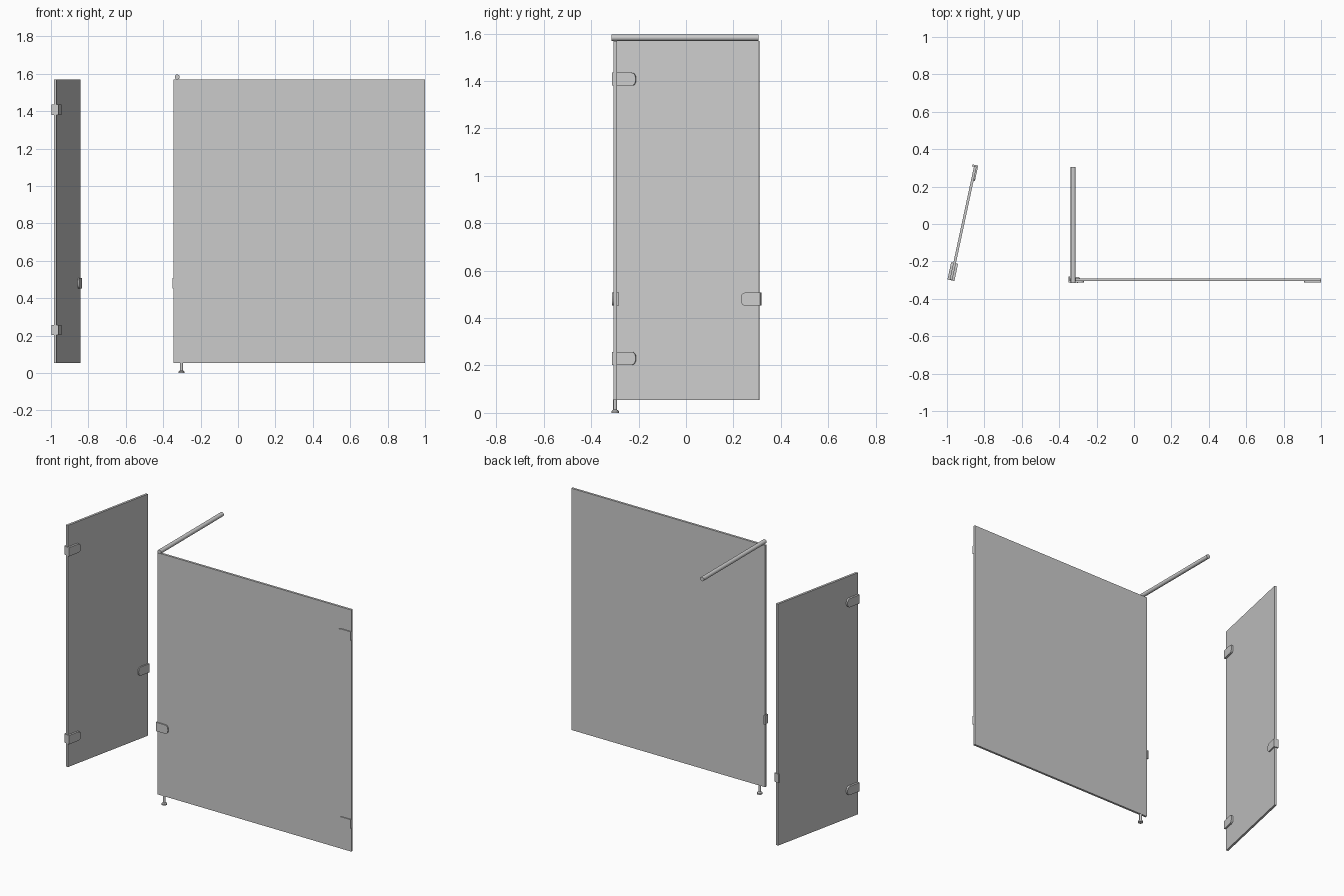
import bpy, bmesh, math
from mathutils import Matrix, Vector

if "Cube" in bpy.data.objects:
    bpy.data.objects.remove(bpy.data.objects["Cube"])

T = 0.007  # half thickness of the glass


def prism(name, profile, v0, v1, frame):
    """Extrude a (u, z) outline from v0 to v1 in a panel frame (x=v, y=u)."""
    bm = bmesh.new()
    face = bm.faces.new([bm.verts.new((v0, u, z)) for u, z in profile])
    ext = bmesh.ops.extrude_face_region(bm, geom=[face])
    verts = [g for g in ext["geom"] if isinstance(g, bmesh.types.BMVert)]
    bmesh.ops.translate(bm, verts=verts, vec=(v1 - v0, 0, 0))
    bmesh.ops.recalc_face_normals(bm, faces=bm.faces)
    me = bpy.data.meshes.new(name)
    bm.to_mesh(me)
    bm.free()
    ob = bpy.data.objects.new(name, me)
    bpy.context.collection.objects.link(ob)
    ob.matrix_world = frame
    return ob


def rect(u0, u1, z0, z1):
    return [(u0, z0), (u1, z0), (u1, z1), (u0, z1)]


def tongue(u0, length, z, direction, h=0.0275):
    """Plate outline with a square root and a bulging rounded tip."""
    pts = [(u0, z - h)]
    for i in range(17):
        a = -math.pi / 2 + math.pi * i / 16
        c, s = max(math.cos(a), 0), math.sin(a)
        pts.append((u0 + direction * (length - 0.022 + 0.022 * c ** 0.8),
                    z + h * math.copysign(abs(s) ** 0.8, s)))
    pts.append((u0, z + h))
    return pts


def cylinder(name, r, depth, loc, rot=(0, 0, 0), r2=None):
    bpy.ops.mesh.primitive_cone_add(vertices=32, radius1=r, radius2=r if r2 is None else r2,
                                    depth=depth, location=loc, rotation=rot)
    ob = bpy.context.object
    ob.name = name
    bpy.ops.object.shade_smooth_by_angle()
    return ob


def frame(x, y, angle):
    return Matrix.Translation(Vector((x, y, 0))) @ Matrix.Rotation(math.radians(angle), 4, 'Z')


PANEL_W, DOOR_W = 1.345, 0.62
panel = frame(-0.345, -0.299, -90)
door = frame(-0.978, -0.297, -12.1)

# Glass sheets
prism("fixed_glass_panel", rect(0, PANEL_W, 0.055, 1.57), -T, T, panel)
prism("glass_door", rect(0, DOOR_W, 0.055, 1.57), -T, T, door)

for label, z in (("lower", 0.23), ("upper", 1.408)):
    # Door hinges: a plate on each side joined by a bridge over the edge
    for side, s in (("inner", 1), ("outer", -1)):
        prism(f"{label}_hinge_{side}_plate", tongue(-0.004, 0.094, z, 1),
              s * T, s * 0.019, door)
    prism(f"{label}_hinge_bridge", rect(-0.004, 0, z - 0.0275, z + 0.0275), -T, T, door)
    # Fixed panel wall clamps
    prism(f"{label}_wall_clamp", tongue(PANEL_W, 0.09, z, -1), T, 0.013, panel)

# Catches: rounded plate on one side, end cap and small lip on the other
for name, fr, u, d in (("panel_catch", panel, 0, 1), ("door_catch", door, DOOR_W, -1)):
    z = 0.48
    edge = u - d * 0.006
    prism(name + "_plate", tongue(edge, 0.083, z, d), T, 0.014, fr)
    prism(name + "_end_cap", rect(*sorted((edge, u)), z - 0.0275, z + 0.0275), -T, T, fr)
    prism(name + "_lip", rect(*sorted((edge, u + d * 0.004)), z - 0.0275, z + 0.0275),
          -0.017, -T, fr)

# Stabiliser bar on top of the fixed panel
cylinder("support_bar", 0.0132, 0.62, (-0.325, -0.005, 1.583), (math.pi / 2, 0, 0))

# Support foot
cylinder("foot_base", 0.0155, 0.008, (-0.302, -0.299, 0.004))
cylinder("foot_taper", 0.0145, 0.006, (-0.302, -0.299, 0.011), r2=0.008)
cylinder("foot_stem", 0.008, 0.044, (-0.302, -0.299, 0.034))
